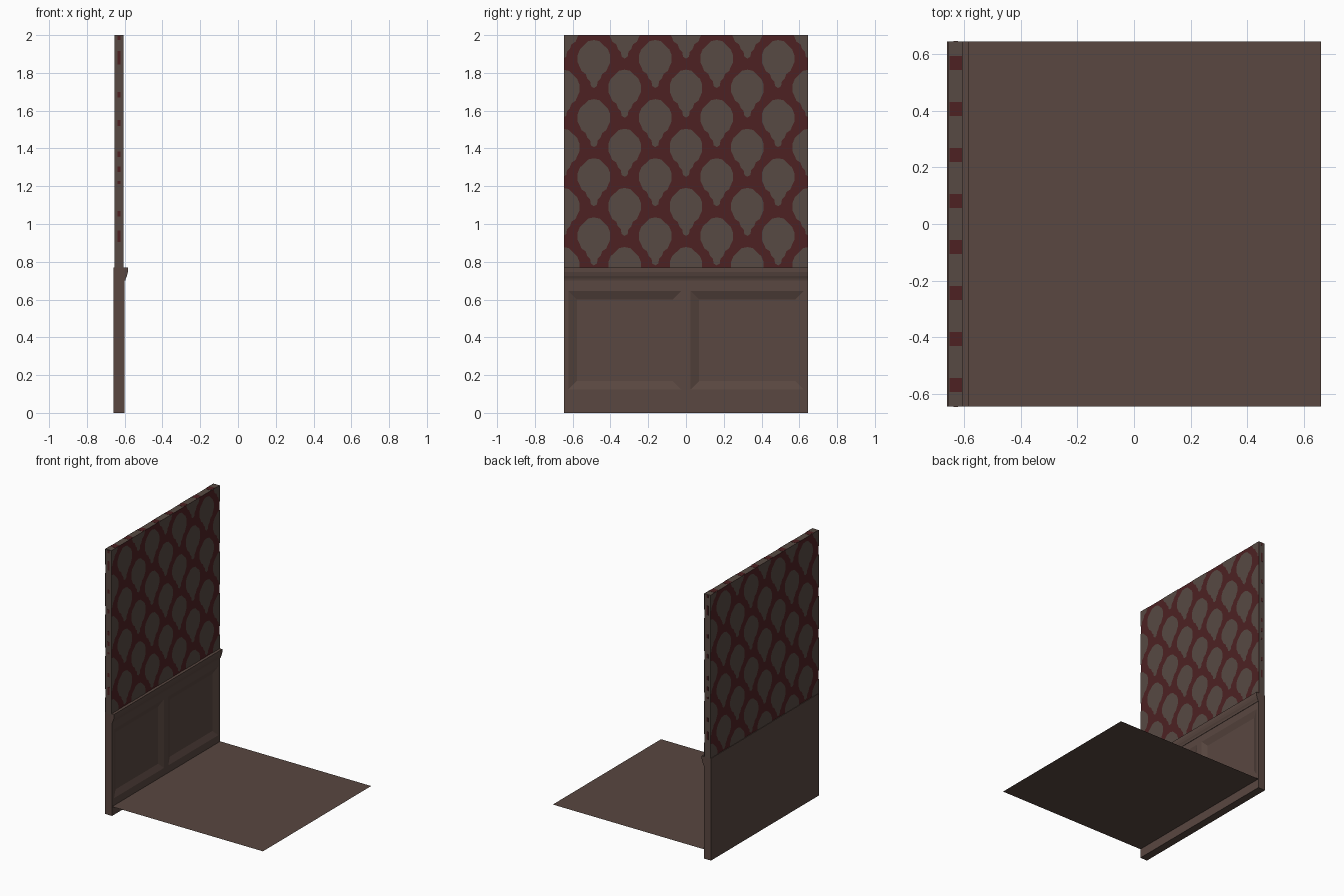
import bpy, bmesh
from mathutils import Vector

if "Cube" in bpy.data.objects:
    bpy.data.objects.remove(bpy.data.objects["Cube"])

HALF = 0.645          # half width of wall and floor
RAIL_Z, TOP_Z = 0.77, 2.0
FRONT, BACK = -0.605, -0.655   # wallpapered wall faces


def material(name, rgb):
    m = bpy.data.materials.new(name)
    m.diffuse_color = (*rgb, 1)
    m.use_nodes = True
    m.node_tree.nodes["Principled BSDF"].inputs["Base Color"].default_value = m.diffuse_color
    return m


wood = material("brown_wood", (0.100, 0.063, 0.052))
pale = material("wallpaper_taupe", (0.096, 0.068, 0.056))
red = material("wallpaper_red", (0.074, 0.0155, 0.0165))


def finish(name, bm, *mats, recalc=True):
    if recalc:
        bmesh.ops.recalc_face_normals(bm, faces=bm.faces)
    me = bpy.data.meshes.new(name)
    bm.to_mesh(me)
    bm.free()
    for m in mats:
        me.materials.append(m)
    ob = bpy.data.objects.new(name, me)
    bpy.context.collection.objects.link(ob)
    return ob


def add_box(bm, lo, hi):
    lo, hi = Vector(lo), Vector(hi)
    vs = bmesh.ops.create_cube(bm, size=1)["verts"]
    for v in vs:
        v.co = Vector([(lo[i] + hi[i]) / 2 + v.co[i] * (hi[i] - lo[i]) for i in range(3)])


# Floor: a single sheet a little above the wall's foot
bm = bmesh.new()
bm.faces.new([bm.verts.new(p) for p in
              [(-0.60, -HALF, 0.07), (0.66, -HALF, 0.07), (0.66, HALF, 0.07), (-0.60, HALF, 0.07)]])
finish("floor", bm, wood, recalc=False)

# Wainscot: front grid with two sunken bevelled panels, extruded to the back
bm = bmesh.new()
ys = [-HALF, -0.622, -0.025, 0.025, 0.622, HALF]
zs = [0, 0.125, 0.645, RAIL_Z]
grid = [[bm.verts.new((-0.60, y, z)) for y in ys] for z in zs]
panels = []
for j in range(3):
    for i in range(5):
        f = bm.faces.new((grid[j][i], grid[j][i + 1], grid[j + 1][i + 1], grid[j + 1][i]))
        if j == 1 and i in (1, 3):
            panels.append(f)
border = [e for e in bm.edges if e.is_boundary]
ext = bmesh.ops.extrude_edge_only(bm, edges=border)["geom"]
for v in ext:
    if isinstance(v, bmesh.types.BMVert):
        v.co.x = -0.66
bmesh.ops.holes_fill(bm, edges=[e for e in bm.edges if e.is_boundary], sides=0)
bmesh.ops.inset_individual(bm, faces=panels, thickness=0.063, depth=-0.018)
finish("wainscot", bm, wood)

# Dado rail: moulded profile swept along the wall
bm = bmesh.new()
profile = [(-0.601, RAIL_Z), (-0.583, RAIL_Z), (-0.583, 0.745), (-0.588, 0.725),
           (-0.594, 0.712), (-0.597, 0.70), (-0.601, 0.70)]
f = bm.faces.new([bm.verts.new((x, -HALF, z)) for x, z in profile])
ext = bmesh.ops.extrude_face_region(bm, geom=[f])["geom"]
for v in ext:
    if isinstance(v, bmesh.types.BMVert):
        v.co.y = HALF
finish("dado_rail", bm, wood)

# Upper wall: red on its two broad faces, taupe on the edges
bm = bmesh.new()
add_box(bm, (BACK, -HALF, RAIL_Z - 0.01), (FRONT, HALF, TOP_Z))
bm.normal_update()
for f in bm.faces:
    f.material_index = 1 if abs(f.normal.x) > 0.5 else 0
finish("upper_wall", bm, pale, red)

# Wallpaper ornaments: bulb with a tail, repeated in staggered columns, cut at the wall's edges
half_shape = [(0.0, 0.104), (0.03, 0.098), (0.05, 0.078), (0.074, 0.055), (0.086, 0.025),
              (0.086, -0.015), (0.073, -0.042), (0.066, -0.06), (0.044, -0.075), (0.035, -0.10),
              (0.020, -0.115), (0.016, -0.140), (0.0, -0.150)]
outline = half_shape + [(-y, z) for y, z in half_shape[-2:0:-1]]
STEP_Y, STEP_Z = 0.1625, 0.313


def ornaments(name, x, facing):
    bm = bmesh.new()
    for col in range(-4, 5):
        base = 1.87 if col % 2 else 1.713
        for row in range(-1, 5):
            cy, cz = col * STEP_Y, base - row * STEP_Z
            pts = outline[::-1] if facing > 0 else outline
            bm.faces.new([bm.verts.new((x, cy + y, cz + z)) for y, z in pts])
    for co, no in [((0, HALF, 0), (0, 1, 0)), ((0, -HALF, 0), (0, -1, 0)),
                   ((0, 0, TOP_Z), (0, 0, 1)), ((0, 0, RAIL_Z), (0, 0, -1))]:
        geom = bm.verts[:] + bm.edges[:] + bm.faces[:]
        bmesh.ops.bisect_plane(bm, geom=geom, plane_co=co, plane_no=no, clear_outer=True)
    finish(name, bm, pale, recalc=False)


ornaments("front_wallpaper_ornaments", FRONT + 0.002, 1)
ornaments("back_wallpaper_ornaments", BACK - 0.002, -1)

# Red flecks where the wallpaper wraps over the top and the two ends
bm = bmesh.new()
for k in range(-4, 4):
    y = (k + 0.5) * STEP_Y
    add_box(bm, (BACK + 0.003, y - 0.025, TOP_Z - 0.002), (FRONT - 0.003, y + 0.025, TOP_Z + 0.001))
for z, h in [(1.985, 0.02), (1.88, 0.07), (1.685, 0.03), (1.535, 0.03), (1.37, 0.03),
             (1.29, 0.03), (1.22, 0.015), (1.055, 0.03), (0.935, 0.06)]:
    for s in (-1, 1):
        add_box(bm, (-0.638, s * HALF - 0.001, z - h / 2), (-0.622, s * HALF + 0.001, z + h / 2))
finish("edge_flecks", bm, red)
